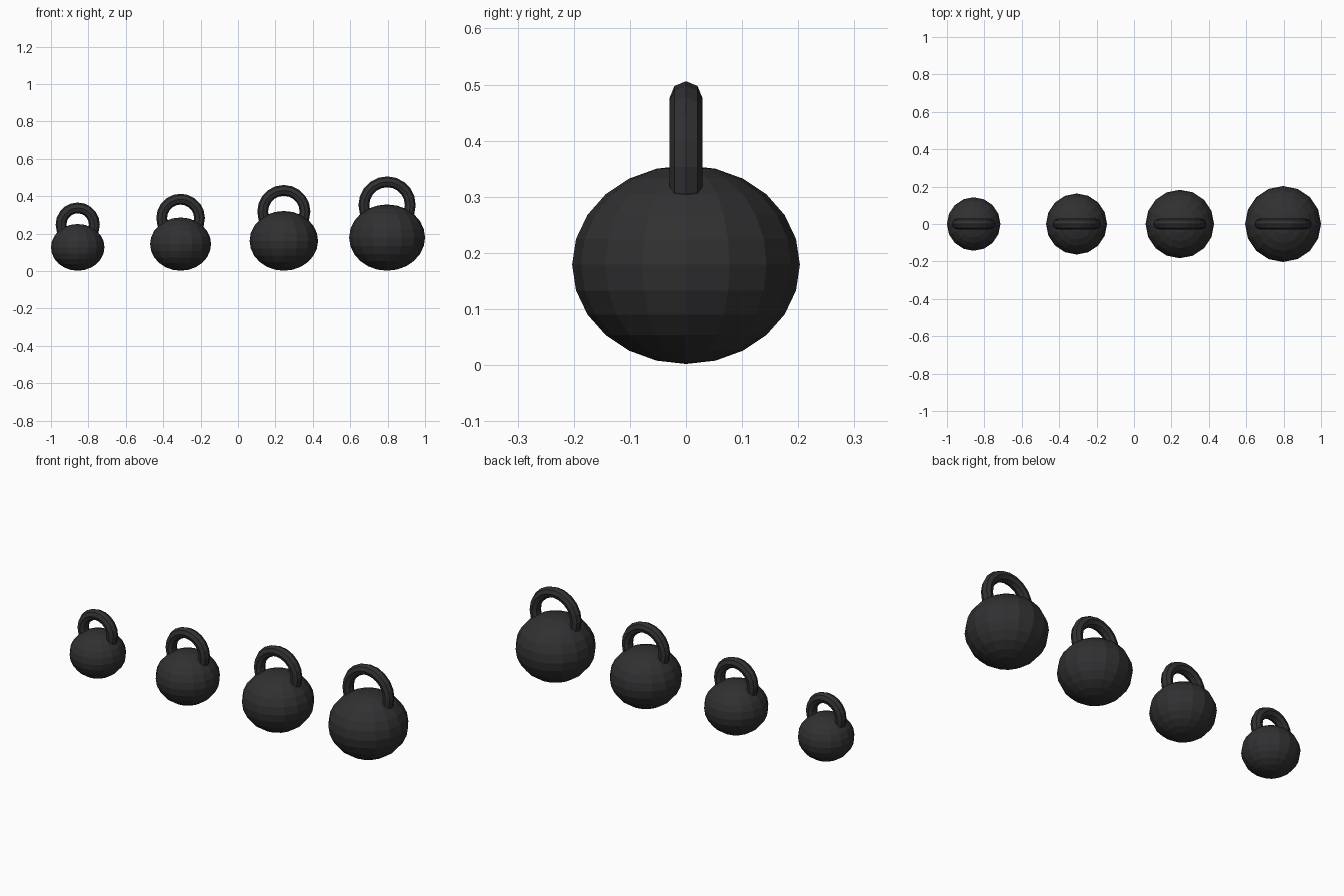
import bpy, math

if "Cube" in bpy.data.objects:
    bpy.data.objects.remove(bpy.data.objects["Cube"])

iron = bpy.data.materials.new("dark_iron")
iron.diffuse_color = (0.03, 0.03, 0.032, 1)
iron.use_nodes = True
iron.node_tree.nodes["Principled BSDF"].inputs["Base Color"].default_value = iron.diffuse_color

# centre x, body radius, handle ring radius
sizes = [(-0.857, 0.143, 0.089), (-0.307, 0.163, 0.101),
         (0.245, 0.183, 0.113), (0.797, 0.203, 0.124)]
TUBE = 0.029

for i, (x, r, ring) in enumerate(sizes, 1):
    half = r * 0.872                      # slightly squashed ball
    zc = half + 0.002

    # ball body
    bpy.ops.mesh.primitive_uv_sphere_add(segments=16, ring_count=12, radius=1,
                                         location=(x, 0, zc))
    body = bpy.context.object
    body.name = f"weight_body_{i}"
    body.scale = (r, r, half)

    # ring handle, upright and half sunk into the body
    bpy.ops.mesh.primitive_torus_add(major_segments=20, minor_segments=8,
                                     major_radius=ring, minor_radius=TUBE,
                                     location=(x, 0, zc + half - 0.003),
                                     rotation=(math.pi / 2, 0, 0))
    handle = bpy.context.object
    handle.name = f"weight_handle_{i}"

    for part in (body, handle):
        part.data.materials.append(iron)
